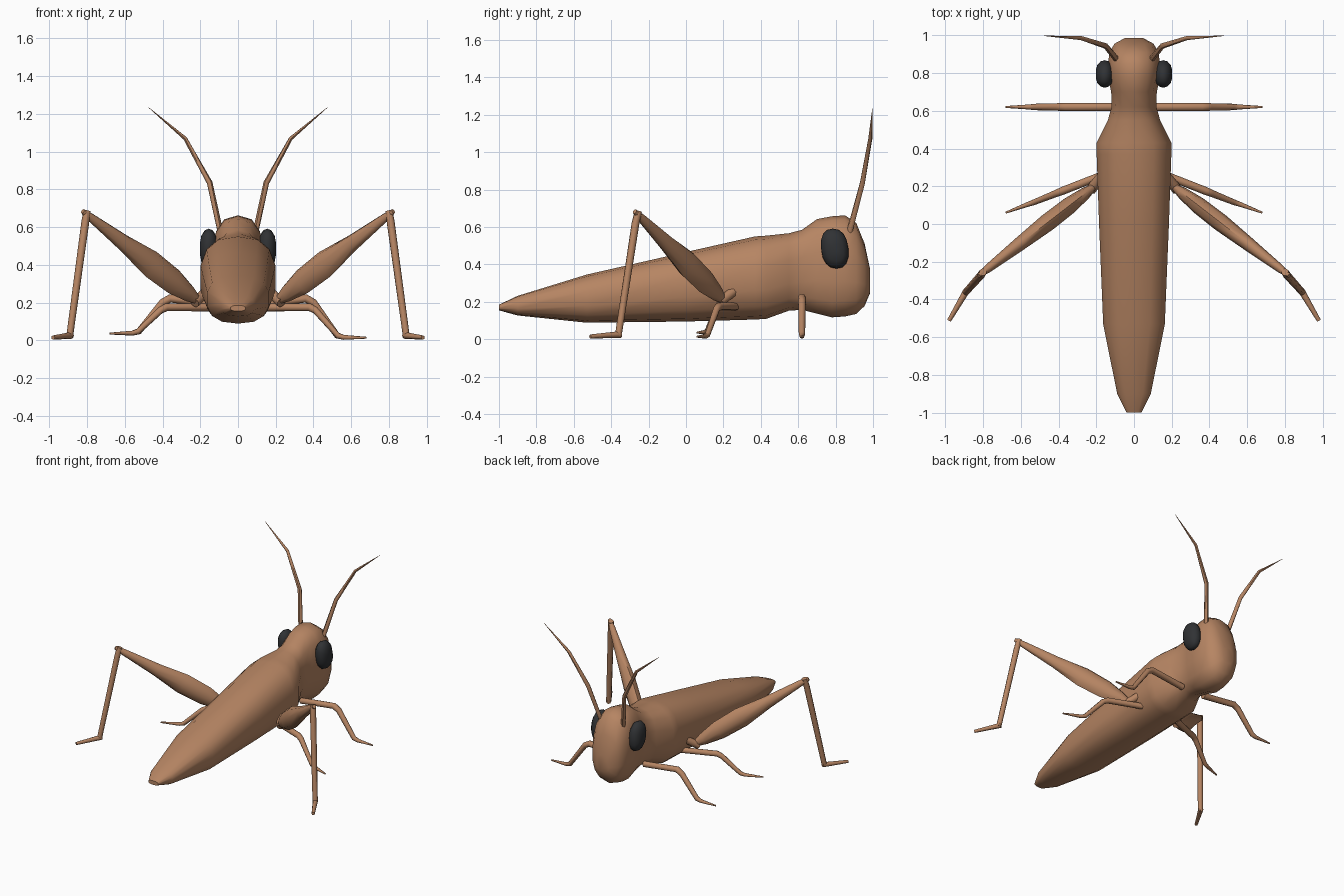
import bpy, bmesh, math
from mathutils import Vector

if "Cube" in bpy.data.objects:
    bpy.data.objects.remove(bpy.data.objects["Cube"])


def material(name, rgb):
    m = bpy.data.materials.new(name)
    m.diffuse_color = (*rgb, 1)
    m.use_nodes = True
    m.node_tree.nodes["Principled BSDF"].inputs["Base Color"].default_value = m.diffuse_color
    return m


TAN = material("tan_brown", (0.47, 0.235, 0.125))
DARK = material("eye_black", (0.03, 0.032, 0.035))


def loft(name, rings, mat, angle=60):
    """Skin a list of equal-length point rings and cap both ends."""
    bm = bmesh.new()
    rows = [[bm.verts.new(p) for p in ring] for ring in rings]
    n = len(rows[0])
    for a, b in zip(rows, rows[1:]):
        for i in range(n):
            j = (i + 1) % n
            bm.faces.new((a[i], a[j], b[j], b[i]))
    bm.faces.new(rows[0])
    bm.faces.new(rows[-1])
    bmesh.ops.recalc_face_normals(bm, faces=bm.faces)
    me = bpy.data.meshes.new(name)
    bm.to_mesh(me)
    bm.free()
    ob = bpy.data.objects.new(name, me)
    bpy.context.collection.objects.link(ob)
    me.materials.append(mat)
    bpy.ops.object.select_all(action='DESELECT')
    bpy.context.view_layer.objects.active = ob
    ob.select_set(True)
    bpy.ops.object.shade_smooth_by_angle(angle=math.radians(angle))
    return ob


def limb(name, stations, side=1, n=8):
    """Tube through (x, y, z, horizontal radius, vertical radius) stations."""
    pts = [Vector((s[0] * side, s[1], s[2])) for s in stations]
    rings = []
    for k, p in enumerate(pts):
        d = Vector((0, 0, 0))
        if k:
            d += (p - pts[k - 1]).normalized()
        if k < len(pts) - 1:
            d += (pts[k + 1] - p).normalized()
        d.normalize()
        u = d.cross(Vector((0, 0, 1))).normalized()
        v = u.cross(d)
        ru, rv = stations[k][3], stations[k][-1]
        rings.append([p + u * ru * math.cos(t) + v * rv * math.sin(t)
                      for t in (2 * math.pi * i / n for i in range(n))])
    return loft(name, rings, TAN)


def rounded(t, e):
    """Point on a unit superellipse."""
    c, s = math.cos(t), math.sin(t)
    return (math.copysign(abs(c) ** e, c), math.copysign(abs(s) ** e, s))


# Abdomen, thorax and head: y, bottom, top, half width
profile = [
    (-1.0, .155, .185, .04), (-.9, .128, .232, .09), (-.53, .09, .345, .165),
    (0.0, .097, .465, .187), (.37, .108, .548, .2), (.43, .112, .552, .2),
    (.55, .155, .565, .14), (.62, .16, .583, .12), (.7, .14, .64, .122),
    (.78, .12, .655, .14), (.85, .125, .66, .14), (.91, .138, .62, .13),
    (.955, .18, .51, .105), (.985, .25, .37, .05)]
N = 14
rings = []
for y, lo, hi, w in profile:
    ring = []
    for i in range(N):
        a, b = rounded(2 * math.pi * (i + .5) / N, .8)
        ring.append((a * w * 1.01, y, (lo + hi) / 2 + b * (hi - lo) / 2 * 1.01))
    rings.append(ring)
loft("body", rings, TAN)

for side, label in ((1, "right"), (-1, "left")):
    # Bulging eye: stacked ovals growing out of the head
    eye = []
    for k in range(7):
        a = -math.pi / 2 + math.pi * (k + .25) / 6.5
        x, r = .155 + .048 * math.sin(a), max(math.cos(a), .15) ** .8
        eye.append([(side * x, .795 + .073 * r * p - .01 * q, .485 + .107 * r * q)
                    for p, q in (rounded(2 * math.pi * i / 16, .85) for i in range(16))])
    loft(label + "_eye", eye, DARK)

    # Antenna
    limb(label + "_antenna", [
        (.09, .87, .56, .016), (.15, .943, .835, .015),
        (.28, .985, 1.07, .011), (.475, .997, 1.235, .001)], side, 6)

    # Jumping leg: coxa, swollen thigh, shin, foot
    limb(label + "_hind_coxa", [(.15, .28, .275, .026), (.23, .18, .2, .028)], side)
    hip, knee = Vector((.21, .2, .21)), Vector((.805, -.26, .67))
    thigh = []
    for t, ru, rv in ((0, .018, .02), (.08, .032, .045), (.22, .045, .07),
                      (.42, .047, .075), (.66, .037, .046), (.95, .022, .024),
                      (1.03, .012, .014)):
        thigh.append((*hip.lerp(knee, t), ru, rv))
    limb(label + "_hind_thigh", thigh, side)
    limb(label + "_hind_shin", [(.80, -.255, .685, .02), (.81, -.27, .62, .021),
                                (.892, -.362, .02, .018)], side)
    limb(label + "_hind_foot", [(.885, -.35, .026, .018), (.98, -.512, .015, .011)], side)

    # Middle and front walking legs; the left feet are slightly raised
    foot = .014 if side > 0 else .036
    limb(label + "_middle_leg", [
        (.15, .265, .175, .021), (.38, .175, .175, .021), (.41, .163, .16, .019),
        (.53, .115, foot + .01, .015), (.56, .105, foot + .002, .013),
        (.68, .06, foot, .005)], side)
    limb(label + "_front_leg", [
        (.09, .62, .19, .022), (.36, .62, .222, .022), (.4, .62, .2, .02),
        (.525, .62, foot + .012, .017), (.56, .62, foot + .002, .013),
        (.68, .62, foot, .005)], side)
